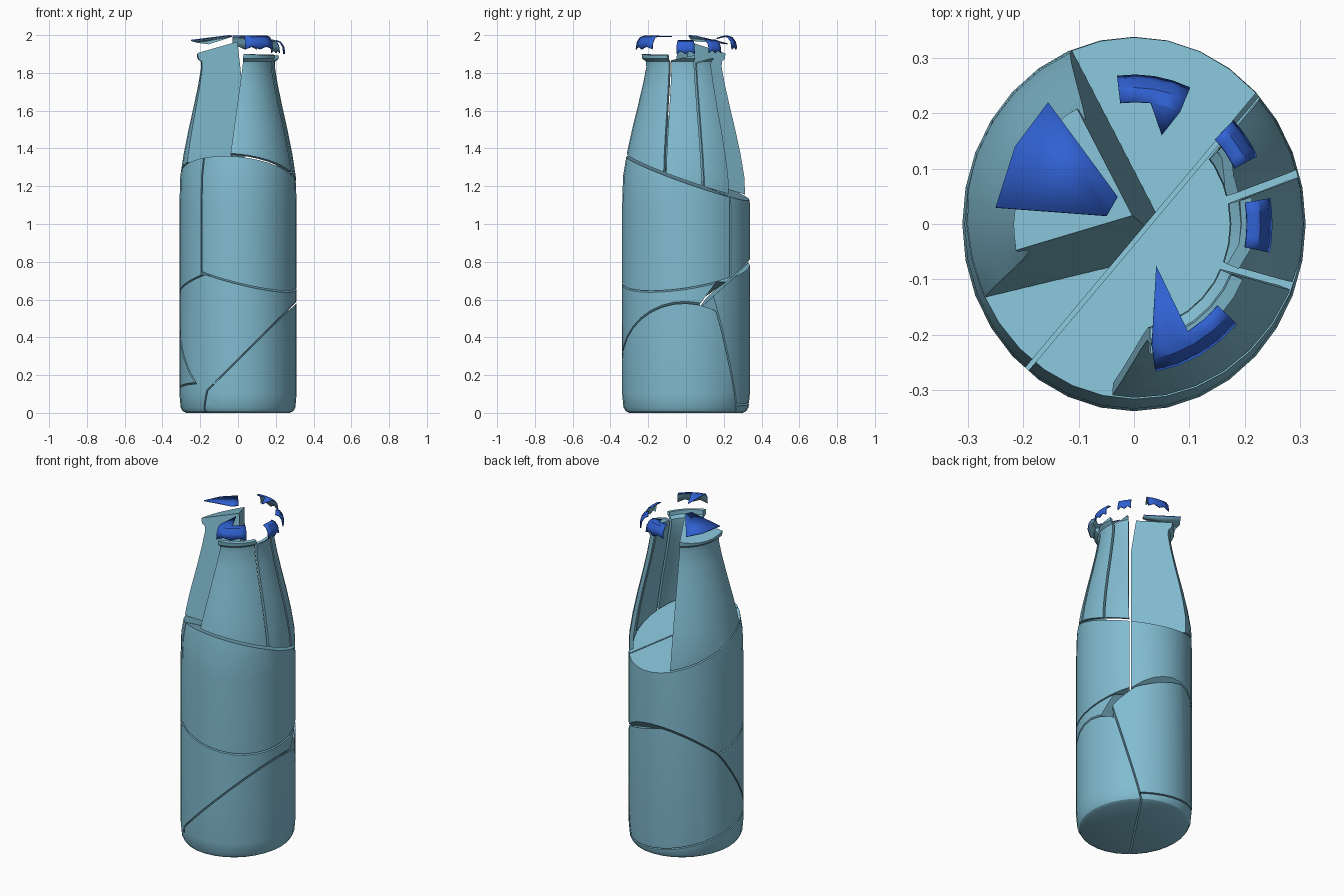
import bpy, bmesh
from math import sin, cos, pi, radians
from mathutils import Vector as V

if "Cube" in bpy.data.objects:
    bpy.data.objects.remove(bpy.data.objects["Cube"])

SEG, SX, SY = 32, 1.0, 1.09          # slightly oval bottle
GAP = 0.004

def material(name, col):
    m = bpy.data.materials.new(name)
    m.diffuse_color = col
    m.use_nodes = True
    m.node_tree.nodes["Principled BSDF"].inputs["Base Color"].default_value = m.diffuse_color
    return m

glass = material("glass", (0.22, 0.50, 0.63, 1))
cap_blue = material("cap_blue", (0.03, 0.12, 0.65, 1))

def finish(bm, name, mats, normals=True):
    if normals:
        bmesh.ops.recalc_face_normals(bm, faces=bm.faces)
    me = bpy.data.meshes.new(name)
    bm.to_mesh(me)
    bm.free()
    ob = bpy.data.objects.new(name, me)
    bpy.context.collection.objects.link(ob)
    for m in mats:
        me.materials.append(m)
    bpy.ops.object.select_all(action='DESELECT')
    ob.select_set(True)
    bpy.context.view_layer.objects.active = ob
    bpy.ops.object.shade_smooth_by_angle(angle=radians(30))
    return ob

def lathe(profile, closed):
    bm = bmesh.new()
    rings = [[bm.verts.new((r * SX * cos(2 * pi * i / SEG), r * SY * sin(2 * pi * i / SEG), z))
              for i in range(SEG)] for r, z in profile]
    pairs = list(zip(rings, rings[1:]))
    if closed:
        pairs.append((rings[-1], rings[0]))
    for a, b in pairs:
        for i in range(SEG):
            j = (i + 1) % SEG
            bm.faces.new((a[i], a[j], b[j], b[i]))
    if not closed:
        bm.faces.new(rings[0])
        bm.faces.new(rings[-1])
    bmesh.ops.recalc_face_normals(bm, faces=bm.faces)
    return bm

# cutting planes: (point, normal of the kept side)
def above(c, a, b): return V((0, 0, c)), V((-a, -b, 1)).normalized()
def below(c, a, b): return V((0, 0, c)), V((a, b, -1)).normalized()
def tri(p, q, r, keep):
    p, q, r = V(p), V(q), V(r)
    n = (q - p).cross(r - p).normalized()
    return p, n if n.dot(V(keep) - p) > 0 else -n
def flip(pl): return pl[0], -pl[1]

def shard(name, profile, planes, closed=False, gap=GAP):
    bm = lathe(profile, closed)
    for co, no in planes:
        res = bmesh.ops.bisect_plane(bm, geom=bm.verts[:] + bm.edges[:] + bm.faces[:], dist=1e-5,
                                     plane_co=co + no * gap, plane_no=no, clear_inner=True)
        edges = [e for e in res['geom_cut'] if isinstance(e, bmesh.types.BMEdge) and e.is_boundary]
        if edges:
            bmesh.ops.edgenet_fill(bm, edges=edges)
    return finish(bm, name, [glass])

# bottle silhouette (radius, height)
neck = [(.31, 1.1), (.306, 1.25), (.288, 1.37), (.262, 1.5), (.235, 1.62), (.21, 1.74),
        (.195, 1.83), (.197, 1.86), (.215, 1.875), (.218, 1.90)]
solid = [(.275, 0), (.293, .01), (.304, .03), (.31, .1)] + neck + [(.21, 2.0)]
shell = neck + [(r - .022, z) for r, z in reversed(neck)]

# main crack planes
floor = (1.25, -.1, -.35)
crack = (V((-.2, -.27, 0)), V((-.5, .42, 0)).normalized())
mid_front = (.735, -.25, .15)
mid_back = (.506, -.045, .89)
mid_left = (.70, .2, -.25)
steep = (.47, 0, 1.35)
diag = (.275, 1.0, -.02)
base_cut = (.1, -.1, -.15)
split = (V((.28, .14, .62)), V((-.323, .2155, .102)).normalized())

# body shards
shard("body_shard_front", solid, [below(*floor), above(*mid_front), flip(crack)])
shard("body_shard_back", solid, [below(*floor), above(*mid_back), above(*mid_left), crack])
shard("body_shard_middle", solid, [below(*mid_front), below(*mid_left), above(*steep), above(*diag)])
shard("body_shard_lower_back", solid,
      [below(*steep), below(*mid_back), below(*mid_front), split, above(*base_cut)])
shard("base_shard_front", solid, [below(*diag), flip(split)])
shard("base_shard_back", solid, [below(*base_cut), split])

# solid neck wedge on the left
inside = (-.2, .12, 1.5)
shard("neck_wedge", solid, [
    above(*floor), crack,
    tri((-.25, -.13, 1.34), (-.08, -.09, 1.3), (0, .01, 1.95), inside),
    tri((-.1, .3, 1.15), (0, .02, 1.95), (-.09, .19, 1.93), inside),
    tri((-.22, 0, 1.90), (0, .02, 1.97), (-.1, .2, 1.91), inside)])

# thin curved neck shards
cracks = [((.22, .23, 1.15), (.15, .14, 1.9)), ((.29, .09, 1.2), (.19, .05, 1.85)),
          ((.28, -.11, 1.27), (.18, -.085, 1.87)), ((-.05, -.33, 1.36), (.02, -.22, 1.87))]
tops = [(1.90, -.3, .25), (1.87, .1, .2), (1.93, -.1, .08)]
axis = (0, 0, 1.5)
for i, name in enumerate(("neck_shard_back", "neck_shard_right", "neck_shard_front")):
    (p, q), (r, s) = cracks[i], cracks[i + 1]
    mid = (V(p) + V(q) + V(r) + V(s)) / 4
    shard(name, shell, [tri(p, q, axis, mid), tri(r, s, axis, mid),
                        above(floor[0] + .004, *floor[1:]), below(*tops[i])], closed=True, gap=.007)

# broken cap pieces
def thin(ob):
    m = ob.modifiers.new("thickness", 'SOLIDIFY')
    m.thickness, m.material_offset = .006, 1

def cap_piece(name, a0, a1, dz=0, scale=1.0, tip=None, n=4, droop=.015):
    bm = bmesh.new()
    rows = []
    for k, (r, z) in enumerate([(.205, 1.998), (.228, 1.99), (.244, 1.965), (.25, 1.925)]):
        row = []
        for i in range(n + 1):
            a = radians(a0 + (a1 - a0) * i / n)
            jag = droop * (i % 2) if k == 3 else 0
            row.append(bm.verts.new((r * scale * cos(a), r * scale * 1.08 * sin(a), z + dz + jag)))
        rows.append(row)
    for a, b in zip(rows, rows[1:]):
        for i in range(n):
            bm.faces.new((a[i], b[i], b[i + 1], a[i + 1]))
    if tip:
        t = bm.verts.new(tip)
        for i in range(n // 2):
            bm.faces.new((t, rows[0][i], rows[0][i + 1]))
    thin(finish(bm, name, [cap_blue, glass], False))

cap_piece("cap_piece_front", -81, -42, tip=(.04, -.075, 1.995))
cap_piece("cap_piece_back", 66, 97, tip=(.05, .16, 1.985))
cap_piece("cap_piece_back_right", 27, 44, dz=-.02)
cap_piece("cap_piece_right", -11, 10, dz=-.025)

bm = bmesh.new()
bm.faces.new([bm.verts.new(p) for p in ((-.25, .03, 1.975), (-.05, .015, 2.0),
                                        (-.03, .05, 1.998), (-.155, .22, 1.957), (-.215, .14, 1.965))])
thin(finish(bm, "cap_plate_left", [cap_blue, glass], False))
